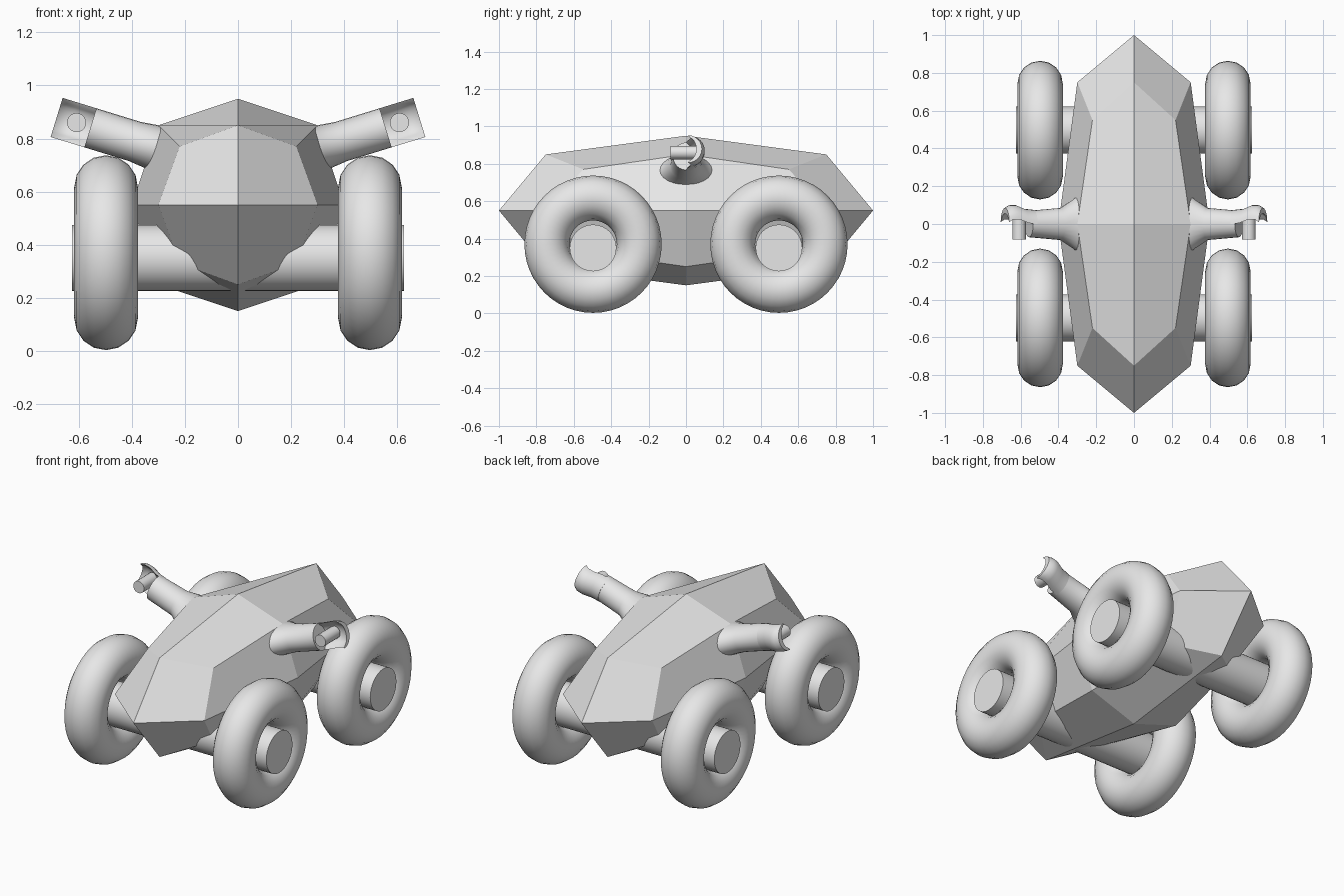
import bpy, bmesh
from math import pi, sin, cos
from mathutils import Matrix, Vector

cube = bpy.data.objects.get("Cube")
if cube:
    bpy.data.objects.remove(cube, do_unlink=True)

grey = bpy.data.materials.new("light_grey")
grey.use_nodes = True
grey.diffuse_color = (0.8, 0.8, 0.8, 1)
grey.node_tree.nodes["Principled BSDF"].inputs["Base Color"].default_value = (0.8, 0.8, 0.8, 1)


def make(name, bm, mirror=(False, False, False), smooth=None):
    """Turn a bmesh into a named object with optional mirroring and smoothing."""
    mesh = bpy.data.meshes.new(name)
    bm.to_mesh(mesh)
    bm.free()
    mesh.materials.append(grey)
    obj = bpy.data.objects.new(name, mesh)
    bpy.context.collection.objects.link(obj)
    if any(mirror):
        mod = obj.modifiers.new("mirror", 'MIRROR')
        mod.use_axis = mirror
    if smooth:
        bpy.ops.object.select_all(action='DESELECT')
        obj.select_set(True)
        bpy.context.view_layer.objects.active = obj
        bpy.ops.object.shade_smooth_by_angle(angle=smooth)
    return obj


def loft(rings, closed_path=False):
    """Skin closed rings of points, capping the ends of an open path."""
    bm = bmesh.new()
    rows = [[bm.verts.new(p) for p in ring] for ring in rings]
    pairs = list(zip(rows, rows[1:]))
    if closed_path:
        pairs.append((rows[-1], rows[0]))
    else:
        bm.faces.new(rows[0])
        bm.faces.new(rows[-1])
    for a, b in pairs:
        for i in range(len(a)):
            j = (i + 1) % len(a)
            bm.faces.new((a[i], a[j], b[j], b[i]))
    bmesh.ops.recalc_face_normals(bm, faces=bm.faces)
    return bm


def rod(name, radius, length, rotation, centre, mirror, sides=32):
    bm = bmesh.new()
    bmesh.ops.create_cone(bm, cap_ends=True, segments=sides, radius1=radius,
                          radius2=radius, depth=length,
                          matrix=Matrix.Translation(centre) @ rotation)
    return make(name, bm, mirror, 0.7)


# Faceted body: one octant mirrored on all three axes
nose, crown, hip = (0, -1, 0), (0, -0.75, 0.3), (0.3, -0.75, 0)
shoulder = (0.22, -0.55, 0.22)
ridge, edge, belt = (0, 0, 0.4), (0.3, 0, 0.3), (0.4, 0, 0)
bm = bmesh.new()
v = {p: bm.verts.new(p) for p in (nose, crown, hip, shoulder, ridge, edge, belt)}
for face in ((nose, hip, shoulder, crown), (crown, shoulder, edge, ridge),
             (hip, belt, edge, shoulder)):
    bm.faces.new([v[p] for p in face])
body = make("body", bm, (True, True, True))
body.location.z = 0.55

# Four round tyres
rings = []
for i in range(48):
    a = 2 * pi * i / 48
    ring = []
    for k in range(16):
        b = 2 * pi * k / 16
        r = 0.247 + 0.12 * cos(b)
        ring.append((0.497 + 0.12 * sin(b), -0.497 + r * cos(a), 0.37 + r * sin(a)))
    rings.append(ring)
make("tyres", loft(rings, True), (True, True, False), 0.7)

# Front and rear axles, through the body
rod("axles", 0.125, 1.25, Matrix.Rotation(pi / 2, 4, 'Y'), (0, -0.497, 0.35),
    (False, True, False))

# Handlebar arms rise outward from the body sides
axis = Vector((0.956, 0, 0.294))
up = Vector((-0.294, 0, 0.956))
root = Vector((0.36, 0, 0.78))


def arm_point(s, y, h):
    return root + axis * s + up * h + Vector((0, y, 0))


sections = ((-0.13, 0.2, 0.1), (-0.04, 0.13, 0.085), (0.03, 0.085, 0.077), (0.205, 0.07, 0.077))
make("handlebar_arms",
     loft([[arm_point(s, w * cos(2 * pi * k / 24), h * sin(2 * pi * k / 24))
            for k in range(24)] for s, w, h in sections]),
     (True, False, False), 0.7)

# Hollow half-round grips at the arm ends, swept slightly backward
rings = []
for s, back in ((0.18, 0), (0.23, 0.005), (0.28, 0.025), (0.315, 0.025), (0.338, 0.01)):
    ring = []
    for k in range(13):
        a = -pi / 2 + pi * k / 12
        ring.append(arm_point(s, back + 0.075 * cos(a), 0.077 * sin(a)))
    for k in range(1, 12):
        a = pi / 2 - pi * k / 12
        ring.append(arm_point(s, back + 0.045 * cos(a), 0.065 * sin(a)))
    rings.append(ring)
make("grips", loft(rings), (True, False, False), 0.7)

# Short forward pegs on the grips
rod("grip_pegs", 0.036, 0.14, Matrix.Rotation(pi / 2, 4, 'X'), (0.608, -0.012, 0.86),
    (True, False, False), 20)
